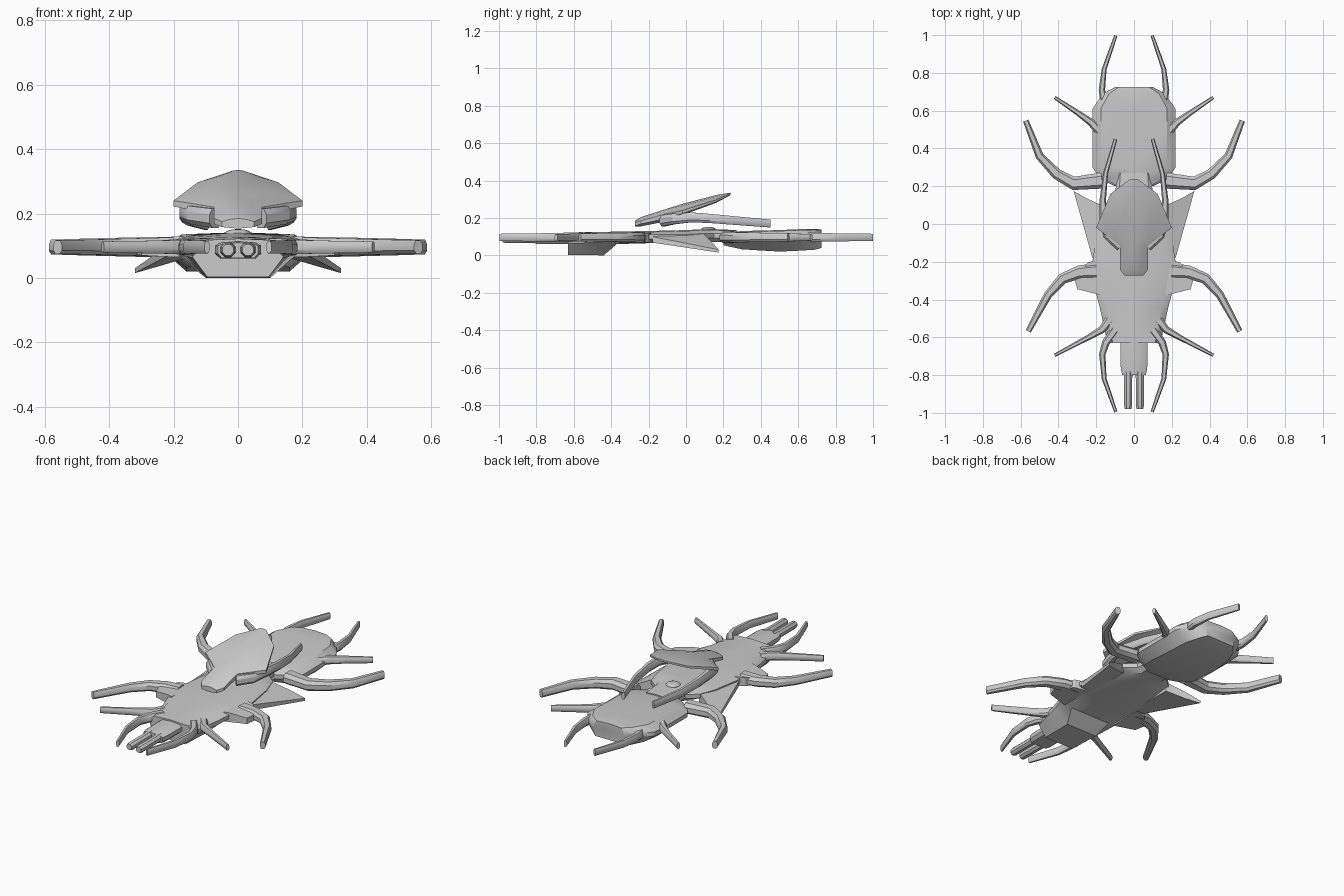
import bpy, bmesh, math
from mathutils import Vector

if "Cube" in bpy.data.objects:
    bpy.data.objects.remove(bpy.data.objects["Cube"], do_unlink=True)

grey = bpy.data.materials.new("hull grey")
grey.use_nodes = True
shade = (0.6, 0.6, 0.6, 1)
grey.diffuse_color = shade
grey.node_tree.nodes["Principled BSDF"].inputs["Base Color"].default_value = shade


def loft(name, rings, mirror=False):
    """Skin closed rings of equal length, with capped ends."""
    bm = bmesh.new()
    loops = [[bm.verts.new(p) for p in ring] for ring in rings]
    n = len(loops[0])
    for a, b in zip(loops, loops[1:]):
        for i in range(n):
            j = (i + 1) % n
            bm.faces.new((a[i], a[j], b[j], b[i]))
    bm.faces.new(loops[0])
    bm.faces.new(loops[-1])
    if mirror:
        copy = bmesh.ops.duplicate(bm, geom=bm.verts[:] + bm.edges[:] + bm.faces[:])
        for item in copy["geom"]:
            if isinstance(item, bmesh.types.BMVert):
                item.co.x *= -1
    bmesh.ops.recalc_face_normals(bm, faces=bm.faces[:])
    mesh = bpy.data.meshes.new(name)
    bm.to_mesh(mesh)
    bm.free()
    obj = bpy.data.objects.new(name, mesh)
    bpy.context.collection.objects.link(obj)
    mesh.materials.append(grey)
    bpy.ops.object.select_all(action='DESELECT')
    obj.select_set(True)
    bpy.context.view_layer.objects.active = obj
    bpy.ops.object.shade_smooth_by_angle(angle=math.radians(32))
    return obj


def body_ring(y, half):
    """Symmetric cross-section from its +x half, listed top to bottom."""
    other = [(-x, z) for x, z in reversed(half) if x > 0]
    return [(x, y, z) for x, z in half + other]


def body(name, stations):
    # Each station: y, half width, top z, shoulder z, belly half width, belly z
    rings = []
    for y, w, top, mid, wb, low in stations:
        half = [(0, top), (w * 0.8, top - 0.005), (w, mid + 0.012),
                (w, mid - 0.012), (wb, low), (0, low)]
        rings.append(body_ring(y, half))
    return loft(name, rings)


def tentacles(name, path, wide, tall):
    """Mirrored pair of tapering limbs along a bent path."""
    pts = [Vector(p) for p in path]
    rings = []
    for i, p in enumerate(pts):
        d = pts[min(i + 1, len(pts) - 1)] - pts[max(i - 1, 0)]
        side = Vector((-d.y, d.x, 0)).normalized()
        t = i / (len(pts) - 1)
        w = wide * (1 - 0.65 * t) / 2
        h = tall * (1 - 0.3 * t) / 2
        section = [(-0.55, 1), (0.55, 1), (1, 0.4), (1, -0.5),
                   (0.5, -1), (-0.5, -1), (-1, -0.5), (-1, 0.4)]
        rings.append([p + side * (u * w) + Vector((0, 0, v * h)) for u, v in section])
    return loft(name, rings, mirror=True)


def plates(name, outline):
    """Mirrored pair of plates; outline points are x, y, low z, high z."""
    return loft(name, [[(x, y, lo) for x, y, lo, hi in outline],
                       [(x, y, hi) for x, y, lo, hi in outline]], mirror=True)


# Main hull with the deep chin at the front
body("main_hull", [
    (-0.63, 0.14, 0.122, 0.075, 0.095, 0.003),
    (-0.44, 0.182, 0.125, 0.085, 0.10, 0.0),
    (-0.37, 0.20, 0.127, 0.095, 0.13, 0.06),
    (-0.20, 0.22, 0.13, 0.098, 0.16, 0.065),
    (0.0, 0.19, 0.135, 0.10, 0.13, 0.065),
    (0.10, 0.16, 0.14, 0.105, 0.11, 0.07),
    (0.15, 0.10, 0.14, 0.105, 0.07, 0.07),
    (0.27, 0.09, 0.135, 0.10, 0.07, 0.07)])

# Rounded rear section
body("rear_hull", [
    (0.20, 0.10, 0.12, 0.09, 0.07, 0.055),
    (0.24, 0.18, 0.125, 0.09, 0.13, 0.045),
    (0.30, 0.22, 0.13, 0.085, 0.16, 0.032),
    (0.50, 0.22, 0.135, 0.085, 0.16, 0.02),
    (0.61, 0.22, 0.14, 0.09, 0.15, 0.025),
    (0.69, 0.165, 0.142, 0.10, 0.12, 0.03),
    (0.725, 0.10, 0.138, 0.10, 0.09, 0.04)])

# Raised head shield: y, half width, ridge z, edge top z, edge low z, keel z
shield = [
    (-0.272, 0.05, 0.185, 0.175, 0.158, 0.153),
    (-0.24, 0.075, 0.205, 0.185, 0.168, 0.155),
    (-0.115, 0.075, 0.245, 0.22, 0.195, 0.18),
    (-0.02, 0.20, 0.275, 0.24, 0.222, 0.215),
    (0.16, 0.125, 0.322, 0.297, 0.285, 0.28),
    (0.238, 0.02, 0.335, 0.332, 0.322, 0.322)]
loft("head_shield", [body_ring(y, [(0, r), (w * 0.5, r * 0.7 + e * 0.3), (w, e),
                                   (w, l), (w * 0.5, (l + k) / 2), (0, k)])
                     for y, w, r, e, l, k in shield])

# Drooping side wings and shoulder pods
plates("side_wings", [(0.15, -0.18, 0.068, 0.11), (0.22, -0.18, 0.068, 0.10),
                      (0.32, 0.175, 0.015, 0.03), (0.25, 0.135, 0.035, 0.075),
                      (0.15, 0.09, 0.065, 0.12)])
plates("shoulder_pods", [(0.17, -0.38, 0.065, 0.12), (0.20, -0.37, 0.065, 0.12),
                         (0.30, -0.345, 0.07, 0.105), (0.315, -0.29, 0.075, 0.11),
                         (0.245, -0.205, 0.07, 0.12), (0.17, -0.18, 0.065, 0.12)])

# Gun housing and twin barrels
body("gun_housing", [(-0.80, 0.062, 0.11, 0.087, 0.05, 0.062),
                     (-0.77, 0.07, 0.114, 0.088, 0.055, 0.06),
                     (-0.60, 0.072, 0.115, 0.088, 0.055, 0.06)])
rings = []
for y, r in [(-0.98, 0.018), (-0.965, 0.023), (-0.82, 0.023), (-0.78, 0.027)]:
    rings.append([(0.031 + r * math.cos(a), y, 0.087 + r * math.sin(a))
                  for a in (math.tau * (k + 0.5) / 8 for k in range(8))])
loft("gun_barrels", rings, mirror=True)

# Tentacle pairs
Z = 0.096
tentacles("front_claws", [(0.10, -0.56, Z), (0.15, -0.63, Z), (0.168, -0.69, Z),
                          (0.158, -0.82, Z), (0.096, -0.995, Z)], 0.05, 0.055)
tentacles("front_feelers", [(0.13, -0.51, Z), (0.17, -0.56, Z), (0.25, -0.605, Z),
                            (0.42, -0.695, Z)], 0.05, 0.05)
tentacles("middle_arms", [(0.20, -0.25, Z), (0.29, -0.255, Z), (0.38, -0.29, Z),
                          (0.455, -0.375, Z), (0.56, -0.568, Z)], 0.085, 0.06)
tentacles("rear_arms", [(0.17, 0.23, Z), (0.32, 0.215, Z), (0.41, 0.265, Z),
                        (0.50, 0.36, Z), (0.573, 0.547, Z)], 0.085, 0.065)
tentacles("rear_feelers", [(0.18, 0.49, Z), (0.23, 0.54, Z), (0.30, 0.59, Z),
                           (0.42, 0.67, Z)], 0.05, 0.05)
tentacles("tail_claws", [(0.12, 0.60, Z), (0.16, 0.65, Z), (0.17, 0.71, Z),
                         (0.158, 0.82, Z), (0.096, 0.998, Z)], 0.05, 0.055)
tentacles("upper_claws", [(0.07, -0.12, 0.185), (0.14, -0.06, 0.195),
                          (0.162, 0.03, 0.203), (0.165, 0.13, 0.197),
                          (0.15, 0.27, 0.185), (0.098, 0.45, 0.17)], 0.055, 0.06)

# Small hatch on the back
bpy.ops.mesh.primitive_uv_sphere_add(segments=12, ring_count=6, radius=0.04,
                                     location=(0, 0.12, 0.14))
hatch = bpy.context.object
hatch.name = "back_hatch"
hatch.scale.z = 0.3
hatch.data.materials.append(grey)
bpy.ops.object.shade_smooth()
